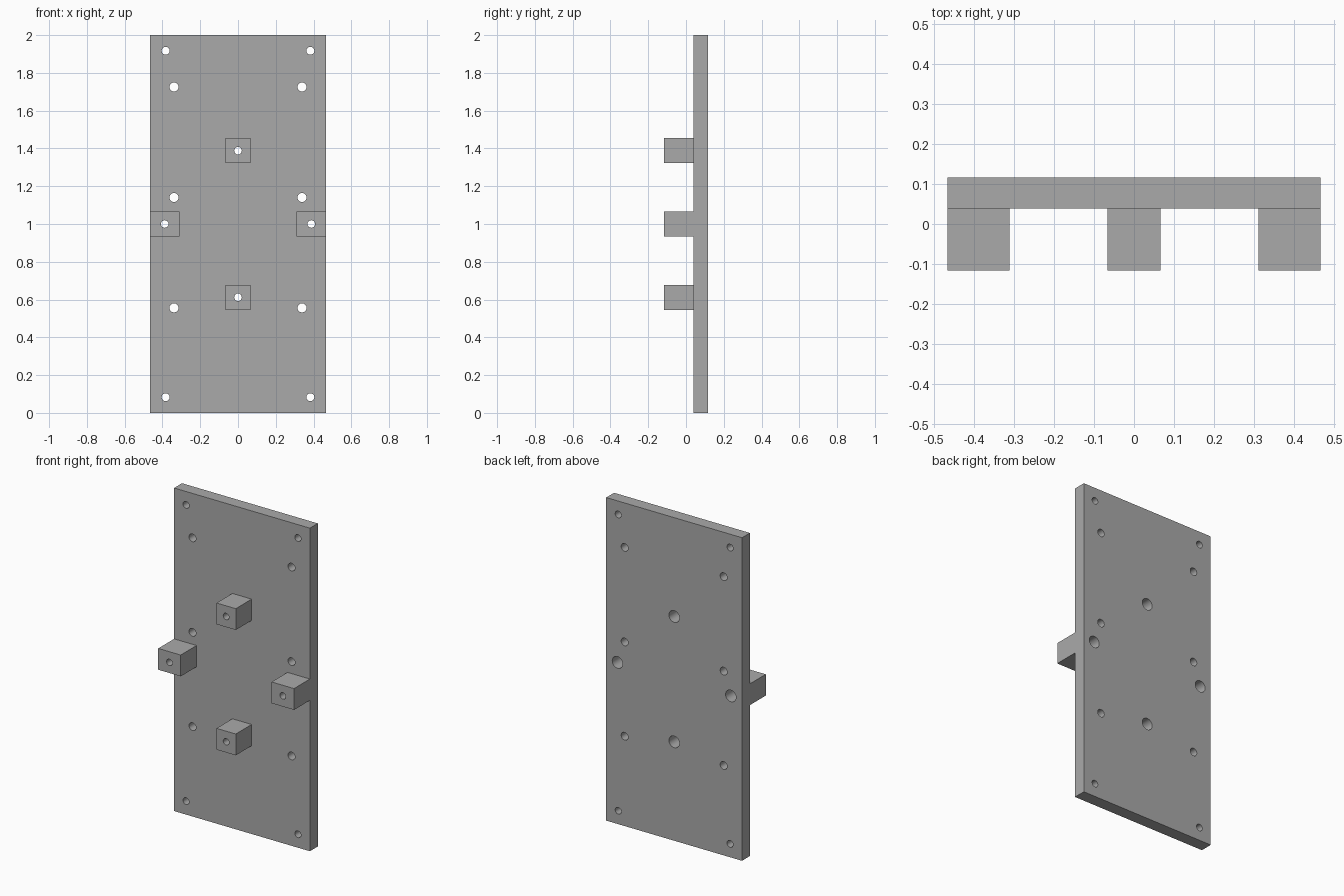
import bpy, bmesh, math
from mathutils import Matrix, Vector

old = bpy.data.objects.get("Cube")
if old:
    bpy.data.objects.remove(old, do_unlink=True)

HALF_W, HEIGHT = 0.465, 2.0
FRONT, FACE, BACK = -0.116, 0.039, 0.116      # block fronts, plate front, plate back
MID = HEIGHT / 2
REACH = 0.388                                 # block distance from the centre

grey = bpy.data.materials.new("plain_grey")
grey.use_nodes = True
grey.diffuse_color = (0.4, 0.4, 0.4, 1)
grey.node_tree.nodes["Principled BSDF"].inputs["Base Color"].default_value = (0.4, 0.4, 0.4, 1)


def finish(name, bm):
    mesh = bpy.data.meshes.new(name)
    bm.to_mesh(mesh)
    bm.free()
    mesh.materials.append(grey)
    obj = bpy.data.objects.new(name, mesh)
    bpy.context.collection.objects.link(obj)
    return obj


def box(bm, x0, x1, y0, y1, z0, z1):
    centre = Vector((x0 + x1, y0 + y1, z0 + z1)) / 2
    size = Matrix.Diagonal((x1 - x0, y1 - y0, z1 - z0, 1))
    bmesh.ops.create_cube(bm, size=1, matrix=Matrix.Translation(centre) @ size)


def bore(bm, x, z, radius, y0, y1):
    """Round cutter running along y."""
    place = Matrix.Translation((x, (y0 + y1) / 2, z)) @ Matrix.Rotation(math.pi / 2, 4, 'X')
    bmesh.ops.create_cone(bm, cap_ends=True, segments=32, radius1=radius,
                          radius2=radius, depth=y1 - y0, matrix=place)


def combine(target, tool, operation):
    mod = target.modifiers.new(operation.lower(), 'BOOLEAN')
    mod.operation, mod.solver, mod.object = operation, 'EXACT', tool
    bpy.context.view_layer.objects.active = target
    bpy.ops.object.modifier_apply(modifier=mod.name)
    bpy.data.objects.remove(tool, do_unlink=True)


# Back plate
bm = bmesh.new()
box(bm, -HALF_W, HALF_W, FACE, BACK, 0, HEIGHT)
plate = finish("mounting_plate", bm)

# Four standoff blocks: above, below and flush with each side edge
bm = bmesh.new()
half = 0.066
for s in (-1, 1):
    z = MID + s * REACH
    box(bm, -half, half, FRONT, FACE + 0.03, z - half, z + half)
    inner, outer = sorted((s * 0.311, s * HALF_W))
    box(bm, inner, outer, FRONT, FACE + 0.03, MID - half, MID + half)
combine(plate, finish("standoff_blocks", bm), 'UNION')

# Holes through the plate and through the blocks
screws = [(0, MID + REACH), (0, MID - REACH), (REACH, MID), (-REACH, MID)]
bm = bmesh.new()
for s in (-1, 1):
    for z in (0.083, 1.917):
        bore(bm, s * 0.383, z, 0.021, -0.2, 0.2)
    for z in (0.556, 1.14, 1.725):
        bore(bm, s * 0.339, z, 0.024, -0.2, 0.2)
for x, z in screws:
    bore(bm, x, z, 0.02, -0.2, 0.2)
combine(plate, finish("through_hole_cutter", bm), 'DIFFERENCE')

# Wider recesses for the screw heads, sunk from the back
bm = bmesh.new()
for x, z in screws:
    bore(bm, x, z, 0.036, 0.0, 0.2)
combine(plate, finish("recess_cutter", bm), 'DIFFERENCE')

# Smooth hole walls, crisp edges
bpy.ops.object.select_all(action='DESELECT')
plate.select_set(True)
bpy.context.view_layer.objects.active = plate
bpy.ops.object.shade_smooth_by_angle(angle=math.radians(30))
